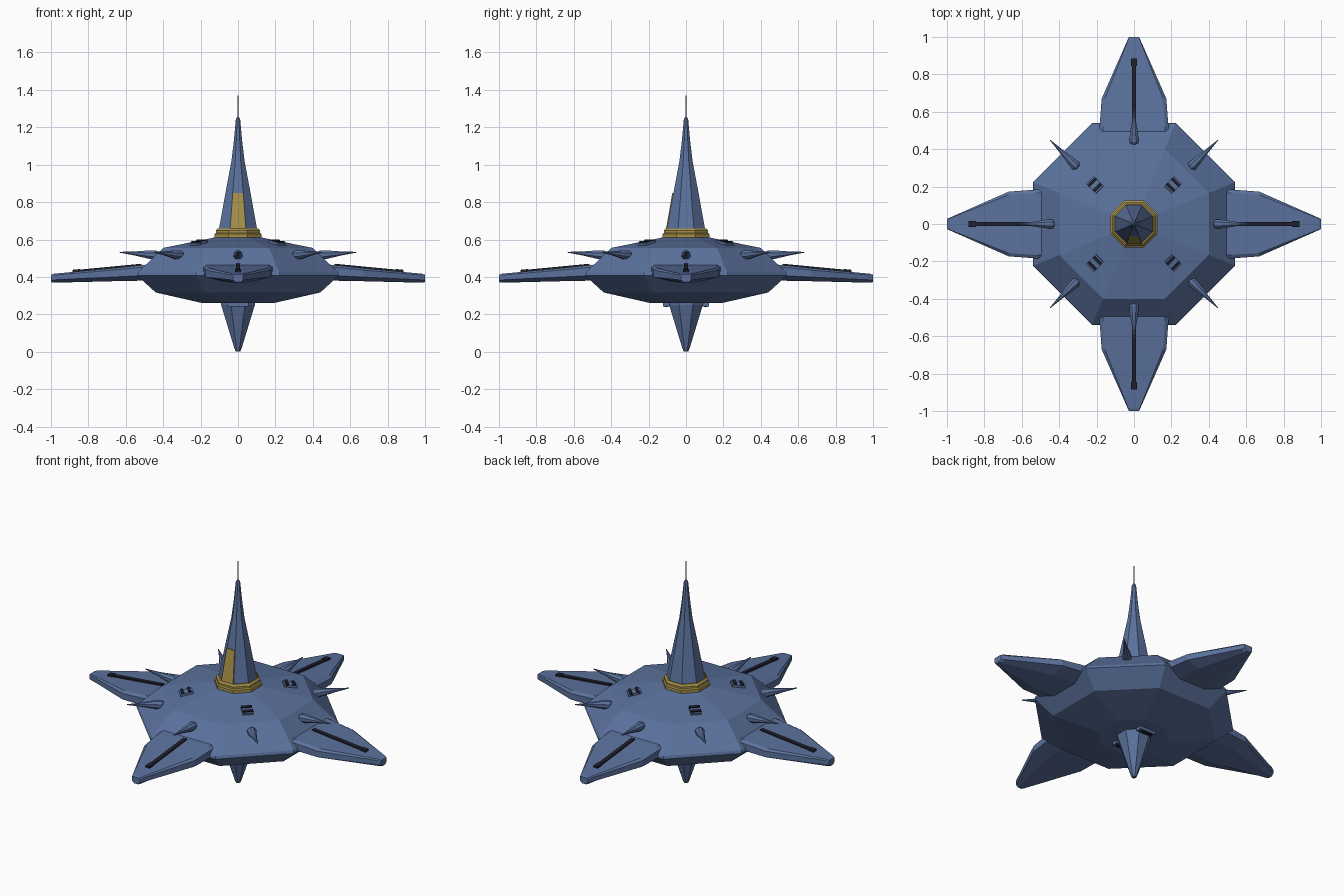
import bpy, bmesh
from math import pi, cos, sin, tan, atan2
from mathutils import Matrix, Vector

if "Cube" in bpy.data.objects:
    bpy.data.objects.remove(bpy.data.objects["Cube"], do_unlink=True)


def material(name, rgb):
    m = bpy.data.materials.new(name)
    m.use_nodes = True
    m.diffuse_color = (*rgb, 1)
    bsdf = m.node_tree.nodes["Principled BSDF"]
    bsdf.inputs["Base Color"].default_value = (*rgb, 1)
    bsdf.inputs["Roughness"].default_value = 0.6
    return m


BLUE = material("steel blue", (0.105, 0.168, 0.34))
GOLD = material("dull gold", (0.38, 0.28, 0.065))
DARK = material("near black", (0.013, 0.015, 0.025))
GREY = material("antenna grey", (0.16, 0.16, 0.18))
WEDGE = tan(pi / 8)


def loft(name, rings, mat, matrix=Matrix()):
    """Skin a list of equal-length point rings and cap both ends."""
    bm = bmesh.new()
    loops = [[bm.verts.new(matrix @ Vector(p)) for p in ring] for ring in rings]
    for a, b in zip(loops, loops[1:]):
        n = len(a)
        for i in range(n):
            j = (i + 1) % n
            bm.faces.new((a[i], a[j], b[j], b[i]))
    bm.faces.new(loops[0])
    bm.faces.new(loops[-1])
    bmesh.ops.recalc_face_normals(bm, faces=bm.faces)
    mesh = bpy.data.meshes.new(name)
    bm.to_mesh(mesh)
    bm.free()
    mesh.materials.append(mat)
    ob = bpy.data.objects.new(name, mesh)
    bpy.context.collection.objects.link(ob)
    return ob


def octagonal(name, profile, mat, matrix=Matrix()):
    """Stack octagons (distance to flat side, height), flats facing the axes."""
    rings = []
    for apothem, z in profile:
        r = apothem / cos(pi / 8)
        angles = [pi / 8 + i * pi / 4 for i in range(8)]
        rings.append([(r * cos(a), r * sin(a), z) for a in angles])
    return loft(name, rings, mat, matrix)


def box(name, size, mat, matrix):
    x, y, z = (s / 2 for s in size)
    rings = [[(-x, -y, h), (x, -y, h), (x, y, h), (-x, y, h)] for h in (-z, z)]
    return loft(name, rings, mat, matrix)


def spin(angle):
    return Matrix.Rotation(angle, 4, 'Z')


# Faceted hull, lower spike and tower
octagonal("hull", [(0.19, 0.26), (0.44, 0.317), (0.54, 0.408), (0.535, 0.425),
                   (0.40, 0.555), (0.12, 0.612)], BLUE)
octagonal("lower_spike", [(0.012, 0), (0.02, 0.02), (0.09, 0.25), (0.09, 0.28)], BLUE)
octagonal("tower", [(0.107, 0.59), (0.101, 0.66), (0.067, 0.85), (0.035, 1.02),
                    (0.022, 1.13), (0.012, 1.24), (0.006, 1.255)], BLUE)
octagonal("tower_collar", [(0.125, 0.6), (0.125, 0.63), (0.118, 0.636),
                           (0.118, 0.648), (0.108, 0.658)], GOLD)
octagonal("antenna", [(0.004, 1.25), (0.003, 1.37)], GREY)

# Gold window plate over the front facet of the tower
window = []
for apothem, z in ((0.101, 0.655), (0.067, 0.85)):
    w = apothem * WEDGE * 0.97
    window.append([(-w, -apothem - 0.006, z), (w, -apothem - 0.006, z),
                   (w, -apothem + 0.002, z), (-w, -apothem + 0.002, z)])
loft("tower_window", window, GOLD)

# Pads under the hull, either side of the lower spike
for side in (-1, 1):
    box("belly_pad", (0.11, 0.035, 0.03), BLUE,
        Matrix.Translation((0, side * 0.105, 0.257)))
    box("belly_slot", (0.08, 0.02, 0.006), DARK,
        Matrix.Translation((0, side * 0.105, 0.241)))


def arm_section(x, w, top, bottom):
    h = top - bottom
    half = [(w * 0.5, bottom), (w, top - h * 0.68), (w, top - h * 0.15), (w * 0.9, top)]
    pts = half + [(-y, z) for y, z in reversed(half)]
    return [(x, y, z) for y, z in pts]


# Four tapering arms, each with a dark rail along its top
ARM = [(0.40, 0.187, 0.472, 0.38), (0.52, 0.184, 0.463, 0.38),
       (0.67, 0.173, 0.447, 0.377), (0.985, 0.034, 0.417, 0.369),
       (1.0, 0.027, 0.412, 0.372)]
pitch = Matrix.Rotation(atan2(0.03, 0.315), 4, 'Y')
for i in range(4):
    turn = spin(i * pi / 2)
    loft("arm", [arm_section(*s) for s in ARM], BLUE, turn)
    box("arm_rail", (0.37, 0.024, 0.014), DARK,
        turn @ Matrix.Translation((0.70, 0, 0.446)) @ pitch)
    box("arm_rail_end", (0.04, 0.03, 0.018), DARK,
        turn @ Matrix.Translation((0.865, 0, 0.431)) @ pitch)

# Eight outward thorns on the shoulder of the hull
outward = Matrix.Translation((0.42, 0, 0.515)) @ Matrix.Rotation(pi / 2 - 0.08, 4, 'Y')
for i in range(8):
    octagonal("thorn", [(0.014, 0), (0.025, 0.02), (0.022, 0.06),
                        (0.011, 0.13), (0.002, 0.215)], BLUE, spin(i * pi / 4) @ outward)

# Deck vents on the diagonals: a raised plate with two dark bars
slope = Matrix.Rotation(atan2(0.057, 0.28), 4, 'Y')
for i in range(4):
    seat = spin(pi / 4 + i * pi / 2) @ Matrix.Translation((0.295, 0, 0.577)) @ slope
    box("vent_plate", (0.075, 0.06, 0.024), BLUE, seat)
    for side in (-1, 1):
        box("vent_bar", (0.016, 0.06, 0.018), DARK,
            seat @ Matrix.Translation((side * 0.02, 0, 0.01)))
